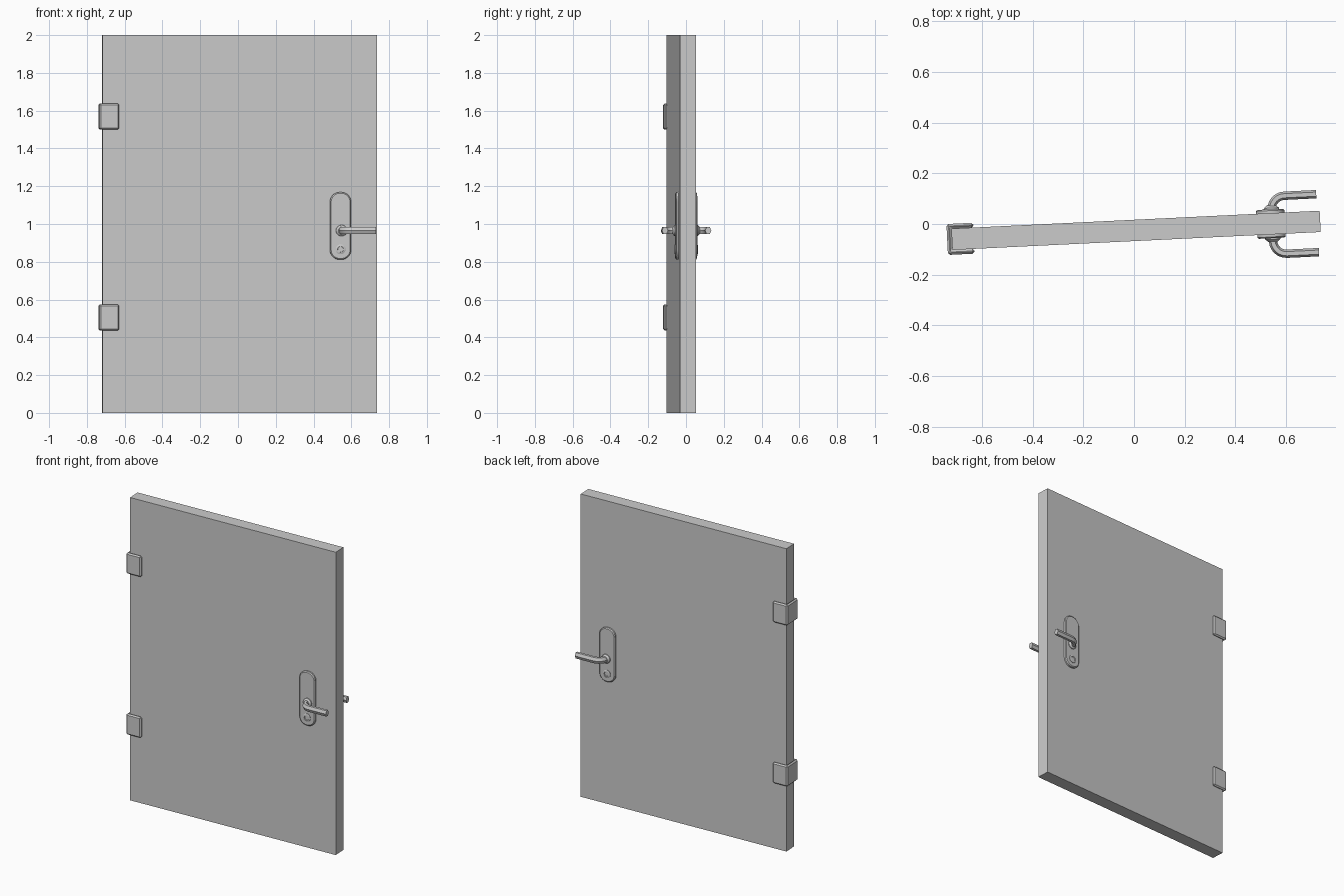
import bpy, bmesh, math
from mathutils import Matrix, Vector

if "Cube" in bpy.data.objects:
    bpy.data.objects.remove(bpy.data.objects["Cube"])

# The whole door is swung slightly about z
PLACE = Matrix.Translation((0.008, -0.025, 0)) @ Matrix.Rotation(0.0485, 4, 'Z')


def finish(name, bm, smooth=False):
    bmesh.ops.recalc_face_normals(bm, faces=bm.faces)
    bm.transform(PLACE)
    me = bpy.data.meshes.new(name)
    bm.to_mesh(me)
    bm.free()
    ob = bpy.data.objects.new(name, me)
    bpy.context.collection.objects.link(ob)
    if smooth:
        bpy.ops.object.select_all(action='DESELECT')
        ob.select_set(True)
        bpy.context.view_layer.objects.active = ob
        bpy.ops.object.shade_smooth_by_angle(angle=math.radians(35))
    return ob


def loft(name, rings, smooth=False):
    """Skin a list of equal-length rings and cap both ends."""
    bm = bmesh.new()
    vs = [[bm.verts.new(p) for p in ring] for ring in rings]
    n = len(vs[0])
    for a, b in zip(vs, vs[1:]):
        for i in range(n):
            j = (i + 1) % n
            bm.faces.new((a[i], a[j], b[j], b[i]))
    bm.faces.new(vs[0])
    bm.faces.new(vs[-1])
    return finish(name, bm, smooth)


def circle(cx, y, cz, r, n=20):
    return [(cx + r * math.cos(2 * math.pi * i / n), y,
             cz + r * math.sin(2 * math.pi * i / n)) for i in range(n)]


def rounded(cx, y, cz, w, h, r, inset=0.0, n=8):
    """Rounded rectangle outline in the xz plane."""
    pts = []
    for k, (sx, sz) in enumerate([(1, 1), (-1, 1), (-1, -1), (1, -1)]):
        for i in range(n + 1):
            a = math.pi / 2 * (k + i / n)
            pts.append((cx + sx * (w / 2 - r) + (r - inset) * math.cos(a), y,
                        cz + sz * (h / 2 - r) + (r - inset) * math.sin(a)))
    return pts


# Door slab
bm = bmesh.new()
bmesh.ops.create_cube(bm, size=1, matrix=Matrix.Translation((0, 0, 1)) @
                      Matrix.Diagonal((1.455, 0.084, 2, 1)))
finish("door_slab", bm)

# Wrap-around hinges: U profile extruded upward
L, R, I, T, D = -0.746, -0.64, -0.7275, 0.061, 0.042
profile = [(R, -T), (R, -D), (I, -D), (I, D), (R, D), (R, T), (L, T), (L, -T)]
for name, z0 in (("lower_hinge", 0.437), ("upper_hinge", 1.5)):
    hinge = loft(name, [[(x, y, z) for x, y in profile] for z in (z0, z0 + 0.138)])
    bev = hinge.modifiers.new("edge", 'BEVEL')
    bev.width = 0.008
    bev.segments = 1

# Handle sets on both faces
CX, HZ = 0.533, 0.965
for side, s, reach in (("front", -1, 0.121), ("back", 1, 0.108)):
    # Backplate with softened rim
    loft(side + "_backplate",
         [rounded(CX, s * y, 0.99, 0.112, 0.357, 0.052, i)
          for y, i in ((0.04, 0), (0.052, 0), (0.057, 0.006))], True)

    # Lock cylinder ring
    loft(side + "_lock_cylinder",
         [circle(CX, s * y, 0.866, r) for y, r in
          ((0.05, 0.026), (0.060, 0.026), (0.062, 0.023), (0.062, 0.016), (0.058, 0.015))],
         True)

    # Flared collar at the lever base
    loft(side + "_collar",
         [circle(CX + 0.005, s * y, HZ, r) for y, r in
          ((0.05, 0.031), (0.062, 0.029), (0.072, 0.018))], True)

    # Six-sided lever swept along a bent path
    bend = 0.052
    path = [(Vector((CX + 0.005, 0.05)), 0.0)]
    for i in range(7):
        a = math.pi / 2 * i / 6
        path.append((Vector((CX + 0.005 + bend * (1 - math.cos(a)),
                             reach - bend + bend * math.sin(a))), a))
    path.append((Vector((0.717, reach)), math.pi / 2))
    rings = []
    for p, a in path:
        nx, ny = -math.cos(a), math.sin(a)
        ring = []
        for k in range(6):
            t = math.pi / 3 * k
            u, v = 0.0165 * math.cos(t), 0.022 * math.sin(t)
            ring.append((p.x + u * nx, s * (p.y + u * ny), HZ + v))
        rings.append(ring)
    loft(side + "_lever", rings, True)
